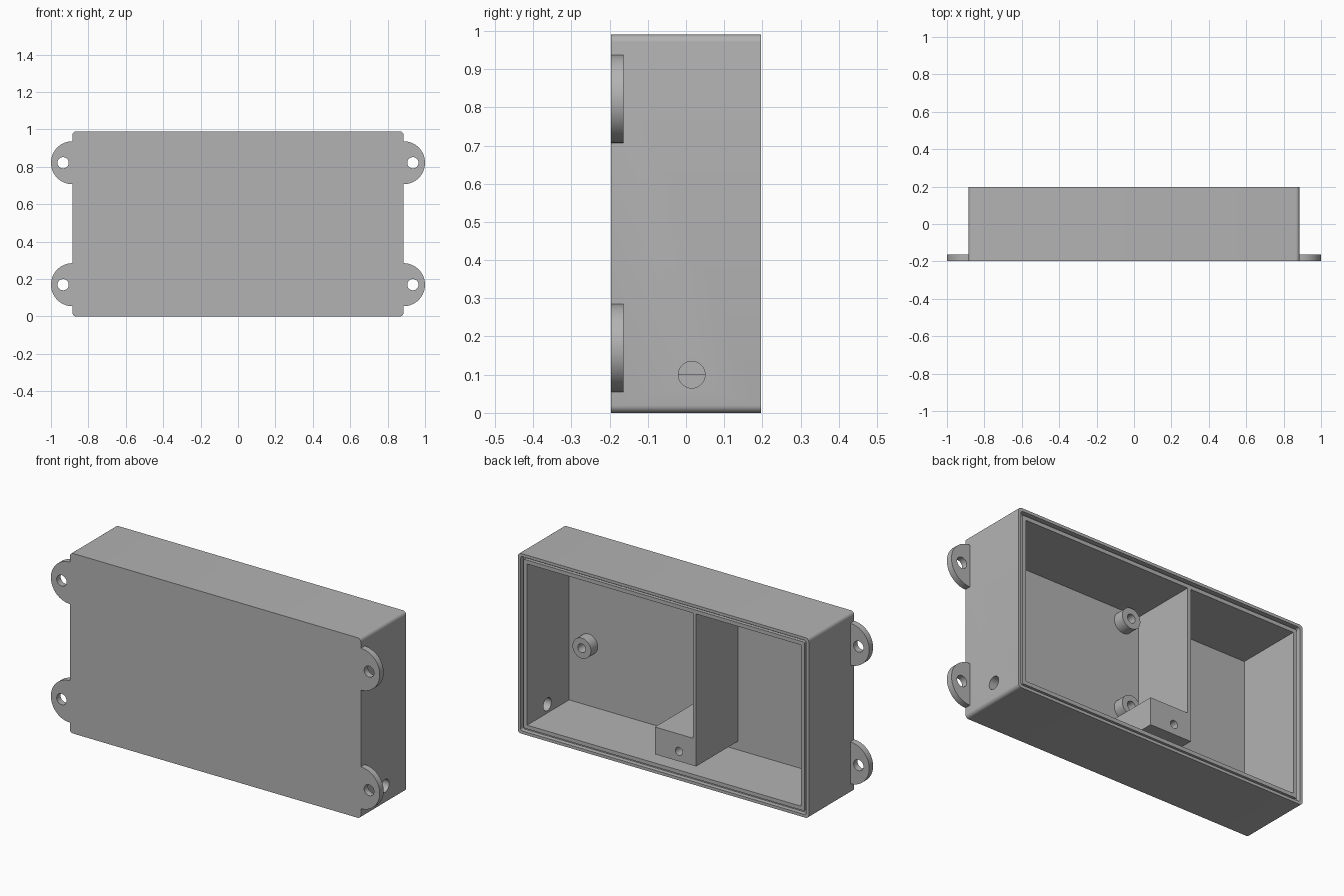
import bpy, bmesh
from math import sin, cos, pi, radians

if "Cube" in bpy.data.objects:
    bpy.data.objects.remove(bpy.data.objects["Cube"], do_unlink=True)

# One plain grey for the whole enclosure
grey = bpy.data.materials.new("plain_grey")
grey.use_nodes = True
colour = (0.45, 0.45, 0.45, 1)
grey.diffuse_color = colour
bsdf = next(n for n in grey.node_tree.nodes if n.type == 'BSDF_PRINCIPLED')
bsdf.inputs["Base Color"].default_value = colour

W, H, D = 0.885, 0.99, 0.197      # half width, height, half depth
WALL, FLOOR = 0.052, -0.174       # wall thickness, inner face of the front plate
LIP = 0.19                        # rear level of lip, divider and block


def arc(cx, cz, r, a0, a1, n):
    return [(cx + r * cos(radians(a0 + (a1 - a0) * i / n)),
             cz + r * sin(radians(a0 + (a1 - a0) * i / n))) for i in range(n + 1)]


def rounded(x0, x1, z0, z1, r):
    """Outline of a rectangle with rounded corners."""
    return (arc(x1 - r, z0 + r, r, -90, 0, 6) + arc(x1 - r, z1 - r, r, 0, 90, 6)
            + arc(x0 + r, z1 - r, r, 90, 180, 6) + arc(x0 + r, z0 + r, r, 180, 270, 6))


def rect(x0, x1, z0, z1):
    return [(x0, z0), (x1, z0), (x1, z1), (x0, z1)]


def circle(cx, cz, r, n=40):
    return arc(cx, cz, r, 0, 360, n)[:-1]


def prism(name, outline, y0, y1):
    """Extrude an x-z outline along y."""
    bm = bmesh.new()
    face = bm.faces.new([bm.verts.new((x, y0, z)) for x, z in outline])
    new = bmesh.ops.extrude_face_region(bm, geom=[face])["geom"]
    bmesh.ops.translate(bm, vec=(0, y1 - y0, 0),
                        verts=[v for v in new if isinstance(v, bmesh.types.BMVert)])
    bmesh.ops.recalc_face_normals(bm, faces=bm.faces)
    mesh = bpy.data.meshes.new(name)
    bm.to_mesh(mesh)
    bm.free()
    mesh.materials.append(grey)
    ob = bpy.data.objects.new(name, mesh)
    bpy.context.collection.objects.link(ob)
    return ob


def activate(ob):
    bpy.ops.object.select_all(action='DESELECT')
    ob.select_set(True)
    bpy.context.view_layer.objects.active = ob


def cut(ob, *cutters):
    """Subtract the cutters for good, then discard them."""
    activate(ob)
    for c in cutters:
        mod = ob.modifiers.new("cut", 'BOOLEAN')
        mod.operation, mod.solver, mod.object = 'DIFFERENCE', 'EXACT', c
        bpy.context.view_layer.update()
        bpy.ops.object.modifier_apply(modifier=mod.name)
        bpy.data.objects.remove(c, do_unlink=True)


def inset(d, r=0):
    if r:
        return rounded(-W + d, W - d, d, H - d, r)
    return rect(-W + d, W - d, d, H - d)


parts = []

# Shell: rounded box, open at the back, stepped rim and a cable hole
shell = prism("shell", inset(0, 0.02), -D, D)
cable_hole = prism("cable_cutter", circle(0, 0, 0.035), -0.1, 0.1)
cable_hole.rotation_euler.z = pi / 2
cable_hole.location = (W, 0.015, 0.1)
cut(shell, prism("step_cutter", inset(0.016, 0.012), 0.172, D + 0.1),
    prism("cavity_cutter", inset(WALL), FLOOR, D + 0.1), cable_hole)
parts.append(shell)

# Raised lip that leaves a groove inside the rim
lip = prism("sealing_lip", inset(0.031, 0.006), 0.171, LIP)
cut(lip, prism("lip_cutter", inset(WALL), 0, D + 0.1))
parts.append(lip)

# Divider wall, raised off the bottom, and the screw block beside it
parts.append(prism("divider", rect(-0.195, -0.175, 0.1, H - WALL + 0.01),
                   FLOOR - 0.005, LIP))
block = prism("screw_block", rect(-0.176, 0.056, 0.1, 0.25), FLOOR - 0.005, LIP)
cut(block, prism("block_cutter", circle(-0.09, 0.155, 0.022), -0.05, D + 0.1))
parts.append(block)

# Four board standoffs with blind holes
for x, side in ((0.715, "left"), (-0.08, "right")):
    for z, level in ((0.39, "lower"), (0.87, "upper")):
        boss = prism(f"{level}_{side}_standoff", circle(x, z, 0.056),
                     FLOOR - 0.005, -0.115)
        cut(boss, prism("boss_cutter", circle(x, z, 0.024), FLOOR + 0.001, 0))
        parts.append(boss)

# Four half-round mounting tabs
for s, side in ((1, "left"), (-1, "right")):
    for z, level in ((0.17, "lower"), (0.822, "upper")):
        half = [(s * x, h) for x, h in arc(W, z, 0.115, -90, 90, 32)]
        half += [(s * (W - 0.002), z + 0.115), (s * (W - 0.002), z - 0.115)]
        tab = prism(f"{level}_{side}_tab", half, -D, -0.163)
        cut(tab, prism("tab_cutter", circle(s * 0.935, z, 0.03), -D - 0.1, 0))
        parts.append(tab)

for ob in parts:
    activate(ob)
    bpy.ops.object.shade_smooth_by_angle(angle=radians(30))
